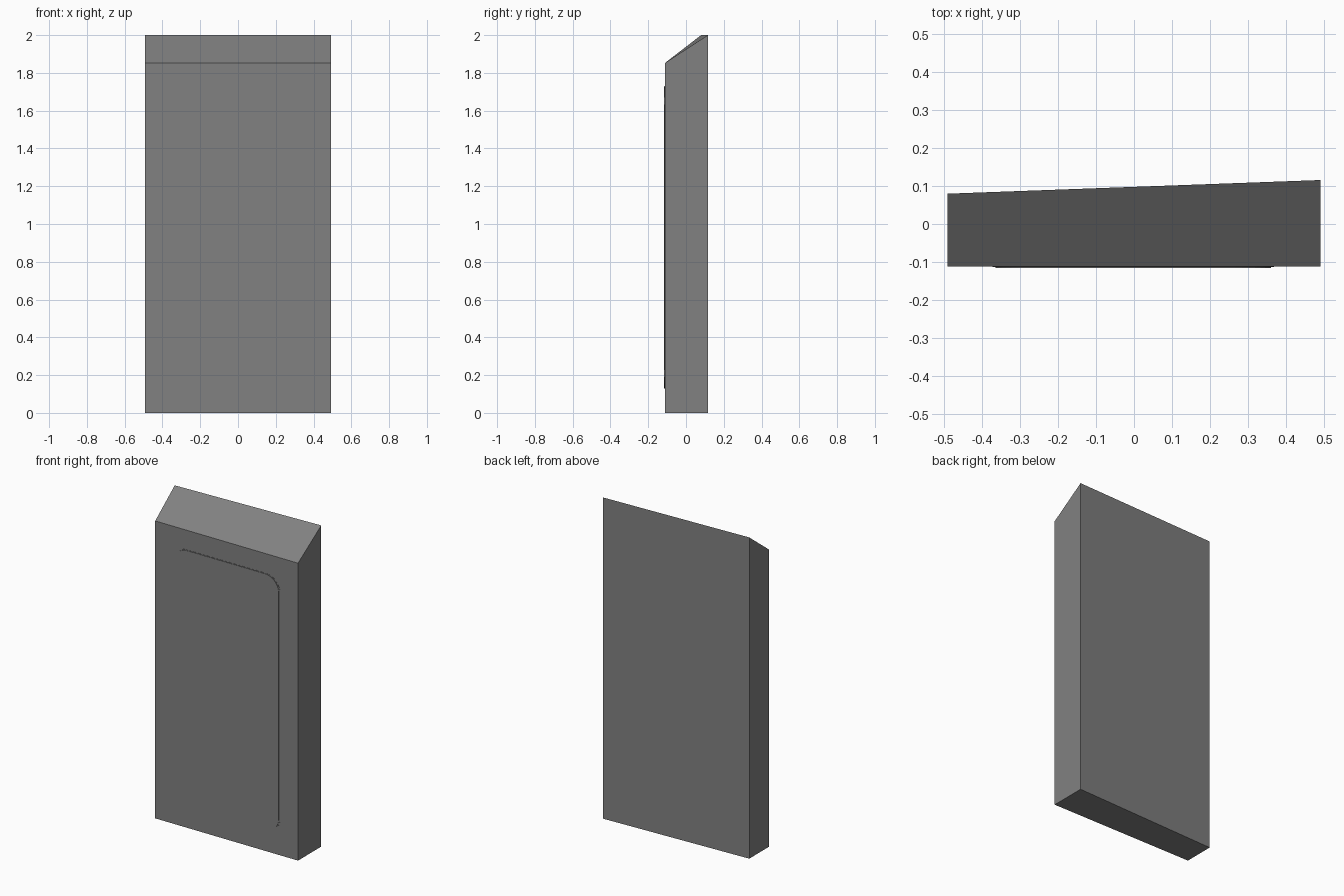
import bpy, bmesh, math

if "Cube" in bpy.data.objects:
    bpy.data.objects.remove(bpy.data.objects["Cube"])

# Dark grey finish
grey = bpy.data.materials.new("dark_grey")
grey.diffuse_color = (0.22, 0.22, 0.22, 1)
grey.use_nodes = True
grey.node_tree.nodes["Principled BSDF"].inputs["Base Color"].default_value = grey.diffuse_color


def finish(name, bm):
    bmesh.ops.recalc_face_normals(bm, faces=bm.faces)
    mesh = bpy.data.meshes.new(name)
    bm.to_mesh(mesh)
    bm.free()
    mesh.materials.append(grey)
    obj = bpy.data.objects.new(name, mesh)
    bpy.context.collection.objects.link(obj)
    return obj


def bridge(bm, a, b):
    for i in range(len(a)):
        j = (i + 1) % len(a)
        bm.faces.new((a[i], a[j], b[j], b[i]))


# Slab body: sloped top, back face slightly angled in plan
FRONT = -0.112
bm = bmesh.new()
ends = []
for x, back in ((-0.492, 0.08), (0.492, 0.116)):
    profile = [(FRONT, 0), (back, 0), (back, 2.0), (FRONT, 1.852)]
    ends.append([bm.verts.new((x, y, z)) for y, z in profile])
bridge(bm, *ends)
for end in ends:
    bm.faces.new(end)
finish("slab_body", bm)


# Thin raised front panel: rounded corners, shallow outer step, raised face
def rounded_ring(bm, half_w, half_h, r, y, cx=-0.002, cz=0.929, steps=8):
    ring = []
    for k, (sx, sz) in enumerate(((1, 1), (-1, 1), (-1, -1), (1, -1))):
        for i in range(steps + 1):
            a = math.pi / 2 * (k + i / steps)
            ring.append(bm.verts.new((cx + sx * (half_w - r) + r * math.cos(a), y,
                                      cz + sz * (half_h - r) + r * math.sin(a))))
    return ring


bm = bmesh.new()
outer, inner = (0.371, 0.802, 0.1), (0.363, 0.798, 0.095)
rings = [rounded_ring(bm, *size, FRONT + dy) for size, dy in
         ((outer, 0.002), (outer, -0.001), (inner, -0.001), (inner, -0.0035))]
for a, b in zip(rings, rings[1:]):
    bridge(bm, a, b)
bm.faces.new(rings[0])
bm.faces.new(rings[-1])
finish("front_panel", bm)
